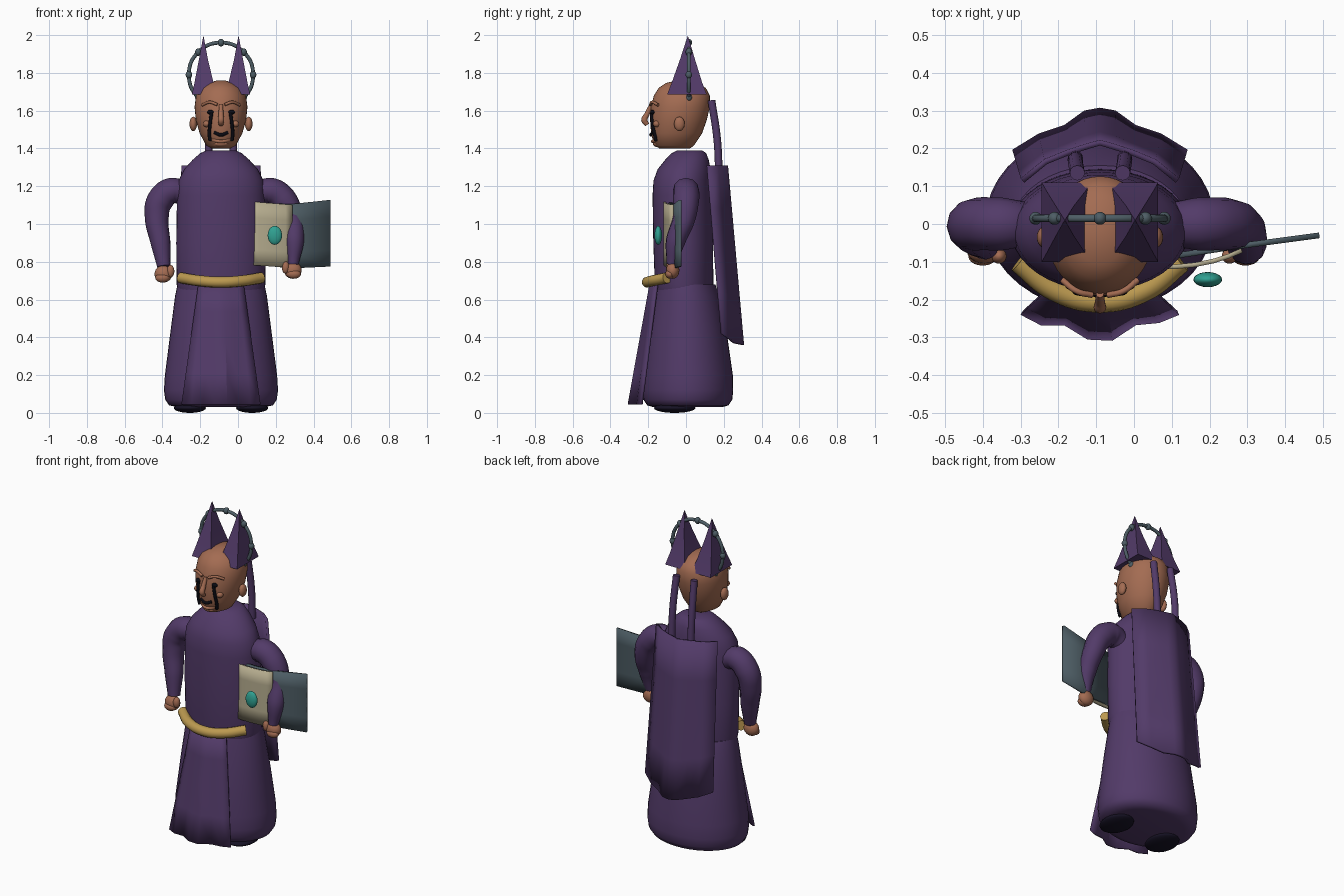
import bpy, bmesh, math
from mathutils import Vector

if "Cube" in bpy.data.objects:
    bpy.data.objects.remove(bpy.data.objects["Cube"])

CX = -0.09  # body axis


def mat(name, r, g, b):
    m = bpy.data.materials.new(name)
    m.diffuse_color = (r, g, b, 1)
    m.use_nodes = True
    m.node_tree.nodes["Principled BSDF"].inputs["Base Color"].default_value = m.diffuse_color
    return m


PURPLE = mat("purple_cloth", 0.085, 0.043, 0.14)
SKIN = mat("skin", 0.37, 0.15, 0.085)
STEEL = mat("slate_metal", 0.075, 0.11, 0.13)
GOLD = mat("gold", 0.50, 0.32, 0.08)
CREAM = mat("parchment", 0.46, 0.41, 0.27)
TEAL = mat("teal_gem", 0.03, 0.36, 0.29)
BLACK = mat("black_paint", 0.003, 0.003, 0.006)
SHOE = mat("dark_shoe", 0.008, 0.006, 0.018)


def finish(ob, material, angle=40):
    ob.data.materials.clear()
    ob.data.materials.append(material)
    bpy.ops.object.select_all(action='DESELECT')
    ob.select_set(True)
    bpy.context.view_layer.objects.active = ob
    if angle:
        bpy.ops.object.shade_smooth_by_angle(angle=math.radians(angle))
    return ob


def from_bm(name, bm, material, angle=40):
    bmesh.ops.recalc_face_normals(bm, faces=bm.faces)
    me = bpy.data.meshes.new(name)
    bm.to_mesh(me)
    bm.free()
    ob = bpy.data.objects.new(name, me)
    bpy.context.collection.objects.link(ob)
    return finish(ob, material, angle)


def loft(name, rings, material, n=40, turn=0.0, angle=40):
    """Stack of elliptical rings (z, cx, cy, rx, ry), capped."""
    bm = bmesh.new()
    rows = []
    for z, cx, cy, rx, ry in rings:
        rows.append([bm.verts.new((cx + rx * math.cos(2 * math.pi * i / n + turn),
                                   cy + ry * math.sin(2 * math.pi * i / n + turn), z)) for i in range(n)])
    for a, b in zip(rows, rows[1:]):
        for i in range(n):
            bm.faces.new((a[i], a[(i + 1) % n], b[(i + 1) % n], b[i]))
    bm.faces.new(rows[0])
    bm.faces.new(rows[-1])
    return from_bm(name, bm, material, angle)


def tube(name, pts, radius, material, cyclic=False):
    """Smooth tube through (x, y, z, relative radius) points."""
    cu = bpy.data.curves.new(name, 'CURVE')
    cu.dimensions = '3D'
    cu.bevel_depth = radius
    cu.bevel_resolution = 4
    cu.resolution_u = 8
    cu.use_fill_caps = True
    sp = cu.splines.new('BEZIER')
    sp.bezier_points.add(len(pts) - 1)
    for p, q in zip(sp.bezier_points, pts):
        p.co = q[:3]
        p.radius = q[3] if len(q) > 3 else 1
        p.handle_left_type = p.handle_right_type = 'AUTO'
    sp.use_cyclic_u = cyclic
    ob = bpy.data.objects.new(name, cu)
    bpy.context.collection.objects.link(ob)
    bpy.ops.object.select_all(action='DESELECT')
    ob.select_set(True)
    bpy.context.view_layer.objects.active = ob
    bpy.ops.object.convert(target='MESH')
    return finish(bpy.context.object, material, 50)


def ball(name, loc, size, material, rot=(0, 0, 0)):
    bpy.ops.mesh.primitive_uv_sphere_add(segments=20, ring_count=12, location=loc, rotation=rot)
    ob = bpy.context.object
    ob.name = name
    ob.scale = size
    return finish(ob, material, 60)


def sheet(name, cols, material, thick):
    """Cloth strip: each column runs from a top point to a bottom point."""
    bm = bmesh.new()
    grid = []
    for top, bot in cols:
        t, b = Vector(top), Vector(bot)
        grid.append([bm.verts.new(t.lerp(b, k / 4)) for k in range(5)])
    for a, b in zip(grid, grid[1:]):
        for k in range(4):
            bm.faces.new((a[k], b[k], b[k + 1], a[k + 1]))
    ob = from_bm(name, bm, material, 30)
    s = ob.modifiers.new("thickness", 'SOLIDIFY')
    s.thickness = thick
    s.offset = 0
    return ob


# Robe: torso and flared skirt
loft("torso", [(z, CX, y, rx, ry) for z, y, rx, ry in [
    (0.64, -0.01, 0.225, 0.150), (0.68, -0.01, 0.235, 0.155), (0.90, -0.015, 0.237, 0.158),
    (1.15, -0.02, 0.233, 0.157), (1.23, -0.02, 0.225, 0.152), (1.29, -0.01, 0.195, 0.140),
    (1.34, 0.005, 0.150, 0.115), (1.375, 0.015, 0.110, 0.092), (1.39, 0.02, 0.075, 0.065)]], PURPLE, angle=60)
loft("skirt", [(z, CX, y, rx, ry) for z, y, rx, ry in [
    (0.03, 0.01, 0.225, 0.18), (0.04, 0.01, 0.275, 0.215), (0.07, 0.01, 0.295, 0.235),
    (0.12, 0.01, 0.302, 0.24), (0.20, 0.01, 0.297, 0.238), (0.45, 0.007, 0.265, 0.205),
    (0.62, 0.005, 0.243, 0.173), (0.68, 0.0, 0.230, 0.155)]], PURPLE, angle=60)

# Front panel, folded cloth
panel = [(-1, -.235), (-.75, -.262), (-.45, -.262), (-.15, -.30), (.15, -.303), (.45, -.262), (.75, -.256), (1, -.235)]
sheet("front_panel", [((CX + u * .115, -.185 + .035 * u * u, .70), (CX + u * .207, y, .045)) for u, y in panel],
      PURPLE, 0.012)

# Back cape and its two straps
cape = [(0, .215, .30), (.17, .205, .293), (.4, .19, .255), (.7, .165, .232), (1, .115, .19)]
cape = [(-u, a, b) for u, a, b in reversed(cape)] + cape[1:]
sheet("cape", [((CX + u * .205, a, 1.31), (CX + u * .228, b, .36 + .06 * u * u)) for u, a, b in cape], PURPLE, 0.015)

# Feet, straps, horned headdress and facial parts in pairs
for side, s in (("left", 1), ("right", -1)):
    ball(f"{side}_shoe", (CX + s * .165, -.06, .026), (.085, .11, .026), SHOE)
    tube(f"{side}_strap", [(CX + s * .065, .175, 1.26), (CX + s * .065, .165, 1.45), (CX + s * .06, .135, 1.655)],
         0.02, PURPLE)
    # pointed horn: square base, drawn to a tip
    q = math.sqrt(2)
    loft(f"{side}_horn", [
        (1.685, CX + s * .088, .005, .066 * q, .105 * q), (1.75, CX + s * .09, .005, .05 * q, .080 * q),
        (1.87, CX + s * .093, .008, .024 * q, .04 * q), (1.995, CX + s * .093, .01, .001, .001)],
        PURPLE, n=4, turn=math.pi / 4, angle=25)
    ball(f"{side}_ear", (CX + s * .147, -.035, 1.53), (.02, .028, .038), SKIN)
    ball(f"{side}_cheek", (CX + s * .075, -.155, 1.53), (.02, .02, .018), SKIN)
    ball(f"{side}_eye", (CX + s * .056, -.177, 1.592), (.018, .012, .012), BLACK)
    tube(f"{side}_tear", [(CX + s * .05, -.182, 1.59), (CX + s * .058, -.178, 1.53),
                          (CX + s * .062, -.166, 1.475), (CX + s * .058, -.160, 1.44)], 0.009, BLACK)
    tube(f"{side}_brow", [(CX + s * .02, -.188, 1.632), (CX + s * .06, -.178, 1.645),
                          (CX + s * .10, -.148, 1.63)], 0.008, SKIN)

# Head, nose, mouth
loft("head", [(z, CX, y, rx, ry) for z, y, rx, ry in [
    (1.40, -.06, .05, .08), (1.415, -.063, .078, .105), (1.48, -.05, .113, .135), (1.55, -.04, .133, .15),
    (1.62, -.03, .14, .156), (1.68, -.022, .132, .148), (1.72, -.02, .108, .125),
    (1.747, -.02, .07, .085), (1.76, -.02, .02, .025)]], SKIN, angle=60)
tube("nose", [(CX, -.185, 1.63, .6), (CX, -.207, 1.58, .8), (CX, -.22, 1.55, 1), (CX, -.205, 1.525, .7)], 0.017, SKIN)
tube("mouth", [(CX - .036, -.176, 1.485), (CX, -.186, 1.472), (CX + .036, -.176, 1.485)], 0.009, BLACK)
tube("lower_lip", [(CX - .055, -.15, 1.448), (CX, -.176, 1.437), (CX + .055, -.15, 1.448)], 0.009, SKIN)
ball("chin", (CX, -.15, 1.425), (.04, .025, .018), SKIN)

# Halo ring with beads
ring = [(CX + .17 * math.cos(k * math.pi / 4), .015, 1.79 + .17 * math.sin(k * math.pi / 4)) for k in range(8)]
tube("halo", ring, 0.010, STEEL, cyclic=True)
for k, p in enumerate(ring):
    ball(f"halo_bead_{k}", p, (.017, .017, .02), STEEL)

# Sleeves and hands
tube("right_sleeve", [(-.27, 0, 1.15, .8), (-.35, 0, 1.175, 1), (-.415, 0, 1.12, 1), (-.43, -.01, 1.03, .9),
                      (-.41, -.035, .90, .75), (-.393, -.06, .775, .5)], 0.07, PURPLE)
tube("left_sleeve", [(.09, 0, 1.15, .8), (.17, 0, 1.175, 1), (.24, 0, 1.13, 1), (.285, -.01, 1.03, .85),
                     (.298, -.055, .91, .75), (.292, -.075, .785, .4)], 0.07, PURPLE)
for side, x, z, s in (("right", -.395, .735, 1), ("left", .29, .755, -1)):
    ball(f"{side}_palm", (x, -.07, z), (.047, .035, .045), SKIN)
    ball(f"{side}_thumb", (x + s * .038, -.085, z + .015), (.02, .02, .033), SKIN)
    ball(f"{side}_fingers", (x - s * .005, -.085, z - .02), (.038, .025, .025), SKIN)

# Open book: slate cover and curved parchment page
sheet("book_cover", [((x, y, t), (x, y, b)) for x, y, t, b in [
    (.09, -.087, 1.115, .785), (.28, -.058, 1.105, .765), (.49, -.03, 1.128, .775)]], STEEL, 0.015)
sheet("book_page", [((x, y, 1.118 - (x - .08) * .08), (x, y, .782 - (x - .08) * .07)) for x, y in [
    (.07, -.112), (.11, -.113), (.16, -.108), (.21, -.098), (.25, -.085), (.285, -.070)]], CREAM, 0.012)
ball("gem", (.195, -.147, .94), (.038, .02, .05), TEAL)

# Rope belt across the front
tube("belt", [(CX - .215, -.10, .715), (CX - .12, -.175, .70), (CX, -.205, .692),
              (CX + .12, -.175, .70), (CX + .215, -.10, .715)], 0.029, GOLD)
